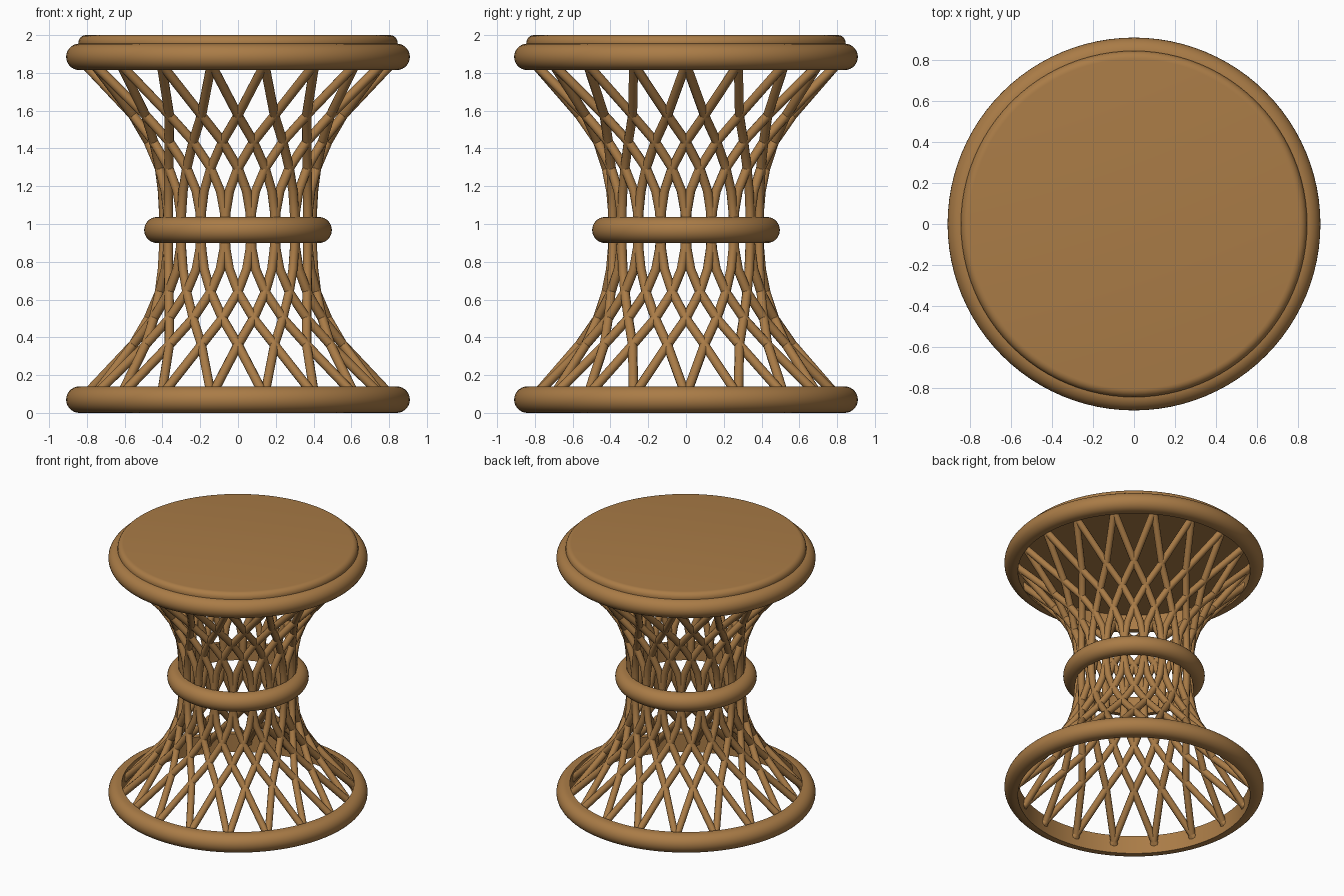
import bpy, bmesh
from math import sin, cos, pi, radians

if "Cube" in bpy.data.objects:
    bpy.data.objects.remove(bpy.data.objects["Cube"])

MID = 0.968          # height of the waist
STRANDS = 18

rattan = bpy.data.materials.new("rattan_brown")
rattan.use_nodes = True
colour = (0.40, 0.20, 0.062, 1)
rattan.diffuse_color = colour
bsdf = rattan.node_tree.nodes["Principled BSDF"]
bsdf.inputs["Base Color"].default_value = colour
bsdf.inputs["Roughness"].default_value = 0.7


def finish(obj):
    bpy.ops.object.select_all(action='DESELECT')
    obj.select_set(True)
    bpy.context.view_layer.objects.active = obj
    if obj.type == 'CURVE':
        bpy.ops.object.convert(target='MESH')
    bpy.ops.object.shade_smooth_by_angle(angle=radians(50))


def lathe(name, profile, closed):
    """Revolve (radius, height) points around the z axis."""
    bm = bmesh.new()
    verts = [bm.verts.new((r, 0, z)) for r, z in profile]
    edges = [bm.edges.new(pair) for pair in zip(verts, verts[1:])]
    if closed:
        edges.append(bm.edges.new((verts[-1], verts[0])))
    bmesh.ops.spin(bm, geom=verts + edges, axis=(0, 0, 1), cent=(0, 0, 0),
                   angle=2 * pi, steps=96, use_duplicate=False)
    bmesh.ops.remove_doubles(bm, verts=bm.verts, dist=0.0001)
    bmesh.ops.recalc_face_normals(bm, faces=bm.faces)
    mesh = bpy.data.meshes.new(name)
    bm.to_mesh(mesh)
    bm.free()
    mesh.materials.append(rattan)
    obj = bpy.data.objects.new(name, mesh)
    bpy.context.collection.objects.link(obj)
    finish(obj)


def ring(name, centre, z, half_height, inner):
    """Hoop with a half-round outside and a flat inner wall."""
    profile = [(inner, z - half_height)]
    for i in range(15):
        a = pi * i / 14 - pi / 2
        profile.append((centre + half_height * cos(a), z + half_height * sin(a)))
    profile.append((inner, z + half_height))
    lathe(name, profile, True)


# Hoops
ring("base_ring", 0.84, 0.07, 0.07, 0.815)
ring("waist_ring", 0.428, MID, 0.069, 0.413)
ring("top_ring", 0.84, 1.885, 0.07, 0.815)

# Seat disc with a rounded upper rim
rim = [(0.805 + 0.04 * cos(a), 1.96 + 0.04 * sin(a))
       for a in (i * pi / 12 for i in range(7))]
lathe("seat", [(0, 1.93), (0.845, 1.93)] + rim + [(0, 2.0)], False)

# Lower half of one strand: radius, twist in degrees, height
half = [(0.83, 40.5, 0.07), (0.565, 30, 0.36), (0.475, 20, 0.50),
        (0.422, 10, 0.64), (0.401, 3.5, 0.76), (0.394, 0.7, 0.87)]
path = half + [(0.392, 0, MID)]
path += [(r, -twist, 2 * MID - z) for r, twist, z in reversed(half)]

# Two crossing sets of strands
for name, side in (("left_twist_strands", 1), ("right_twist_strands", -1)):
    curve = bpy.data.curves.new(name, 'CURVE')
    curve.dimensions = '3D'
    curve.bevel_depth = 0.025
    curve.bevel_resolution = 3
    curve.use_fill_caps = True
    curve.materials.append(rattan)
    for k in range(STRANDS):
        spline = curve.splines.new('POLY')
        spline.points.add(len(path) - 1)
        for point, (r, twist, z) in zip(spline.points, path):
            a = radians(10 + 360 * k / STRANDS + side * twist)
            point.co = (r * sin(a), r * cos(a), z, 1)
    strands = bpy.data.objects.new(name, curve)
    bpy.context.collection.objects.link(strands)
    finish(strands)
